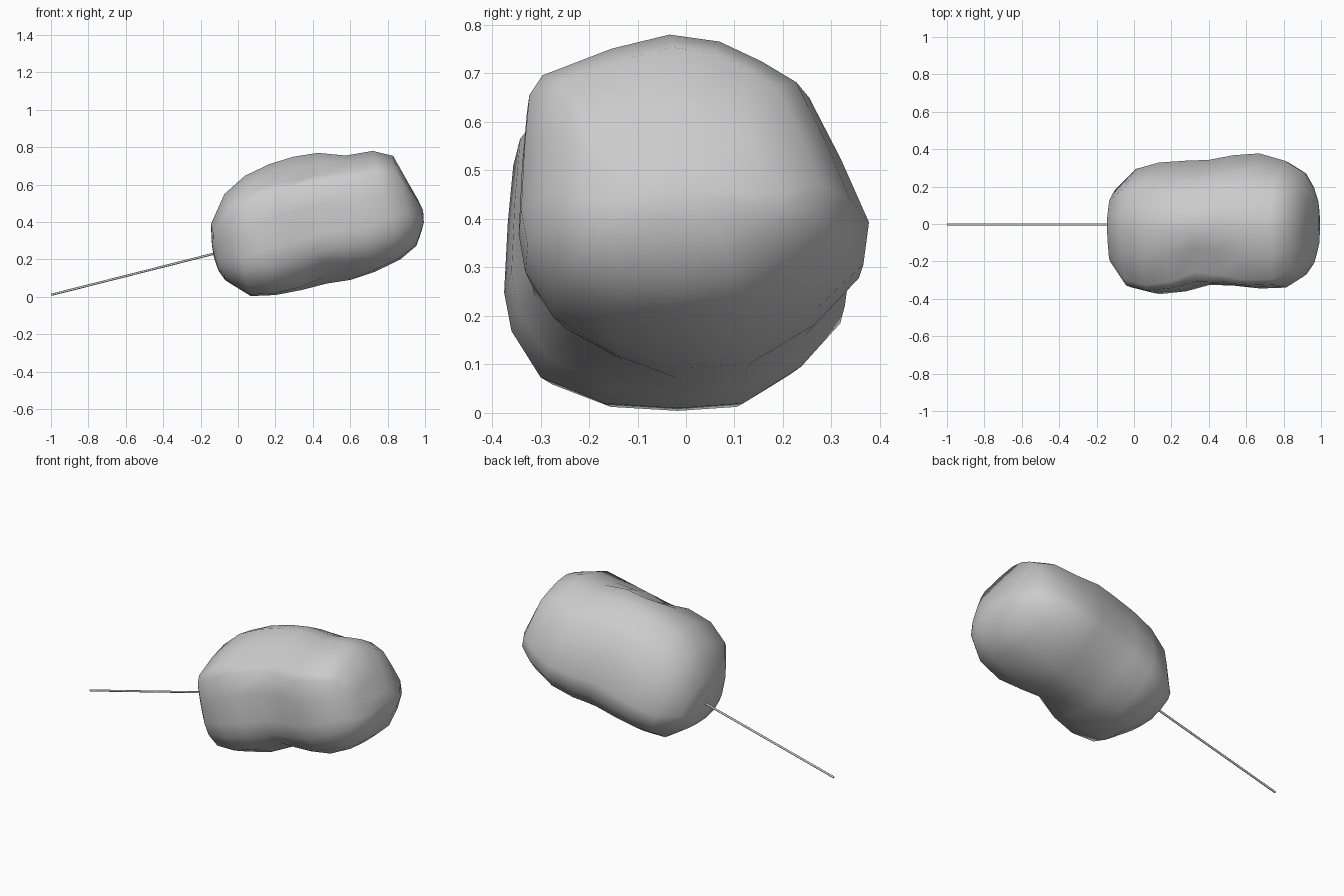
import bpy, bmesh, math
from mathutils import Vector

if "Cube" in bpy.data.objects:
    bpy.data.objects.remove(bpy.data.objects["Cube"])

TILT = math.radians(14.5)
AXIS = Vector((math.cos(TILT), 0, math.sin(TILT)))
UP = Vector((-math.sin(TILT), 0, math.cos(TILT)))
ORIGIN = Vector((0.42, 0, 0.40))

# Cross-section outline (y, height), each from -1 to 1
SECTION = [(-.1, 1), (.2, .95), (.45, .81), (.66, .66), (.83, .25), (.98, -.17), (.95, -.45),
           (.71, -.73), (.35, -.97), (-.05, -1), (-.45, -.97), (-.8, -.8), (-.96, -.5),
           (-1, -.25), (-.98, .2), (-.95, .57), (-.87, .71), (-.45, .9)]

# Stations along the axis: position, top, bottom, front width, back width
STATIONS = [(-.573, .02, -.12, .12, .11), (-.55, .13, -.18, .21, .19),
            (-.44, .268, -.295, .345, .30), (-.31, .335, -.323, .375, .335),
            (-.165, .363, -.332, .36, .345), (-.03, .369, -.332, .325, .35),
            (.10, .356, -.345, .33, .375), (.24, .305, -.335, .345, .385),
            (.385, .293, -.305, .34, .345), (.485, .24, -.257, .28, .285),
            (.53, .07, -.19, .215, .205), (.555, -.02, -.145, .13, .13)]


def finish(bm, name):
    bmesh.ops.recalc_face_normals(bm, faces=bm.faces)
    mesh = bpy.data.meshes.new(name)
    bm.to_mesh(mesh)
    bm.free()
    for p in mesh.polygons:
        p.use_smooth = True
    obj = bpy.data.objects.new(name, mesh)
    bpy.context.collection.objects.link(obj)
    return obj


# Soft puffy body, lofted along the tilted axis
bm = bmesh.new()
rings = []
for s, top, bottom, front, back in STATIONS:
    mid, half = (top + bottom) / 2, (top - bottom) / 2
    ring = []
    for y, h in SECTION:
        yy = y * (back if y > 0 else front)
        hh = mid + half * h
        # Pinched waist on the upper and lower front edges
        if y < -.4 and abs(h) > .7:
            pinch = math.exp(-(s / .13) ** 2)
            yy *= 1 - .1 * pinch
            hh -= .03 * pinch * math.copysign(1, h)
        ring.append(bm.verts.new(ORIGIN + AXIS * s + UP * hh + Vector((0, yy, 0))))
    rings.append(ring)
n = len(SECTION)
for a, b in zip(rings, rings[1:]):
    for i in range(n):
        bm.faces.new((a[i], a[(i + 1) % n], b[(i + 1) % n], b[i]))
for ring, push in ((rings[0], -.006), (rings[-1], .012)):
    center = sum((v.co for v in ring), Vector()) / n
    tip = bm.verts.new(center + AXIS * push)
    for i in range(n):
        bm.faces.new((ring[i], ring[(i + 1) % n], tip))
finish(bm, "puffy_body")

# Thin straight stick entering the lower end
start, end = Vector((-.998, -.003, .011)), Vector((-.08, -.003, .243))
bm = bmesh.new()
bmesh.ops.create_cone(bm, cap_ends=True, segments=8, radius1=.006, radius2=.006,
                      depth=(end - start).length)
stick = finish(bm, "stick")
stick.location = (start + end) / 2
stick.rotation_euler = (end - start).to_track_quat('Z', 'Y').to_euler()
bpy.context.view_layer.objects.active = stick
stick.select_set(True)
bpy.ops.object.shade_smooth_by_angle(angle=math.radians(50))
